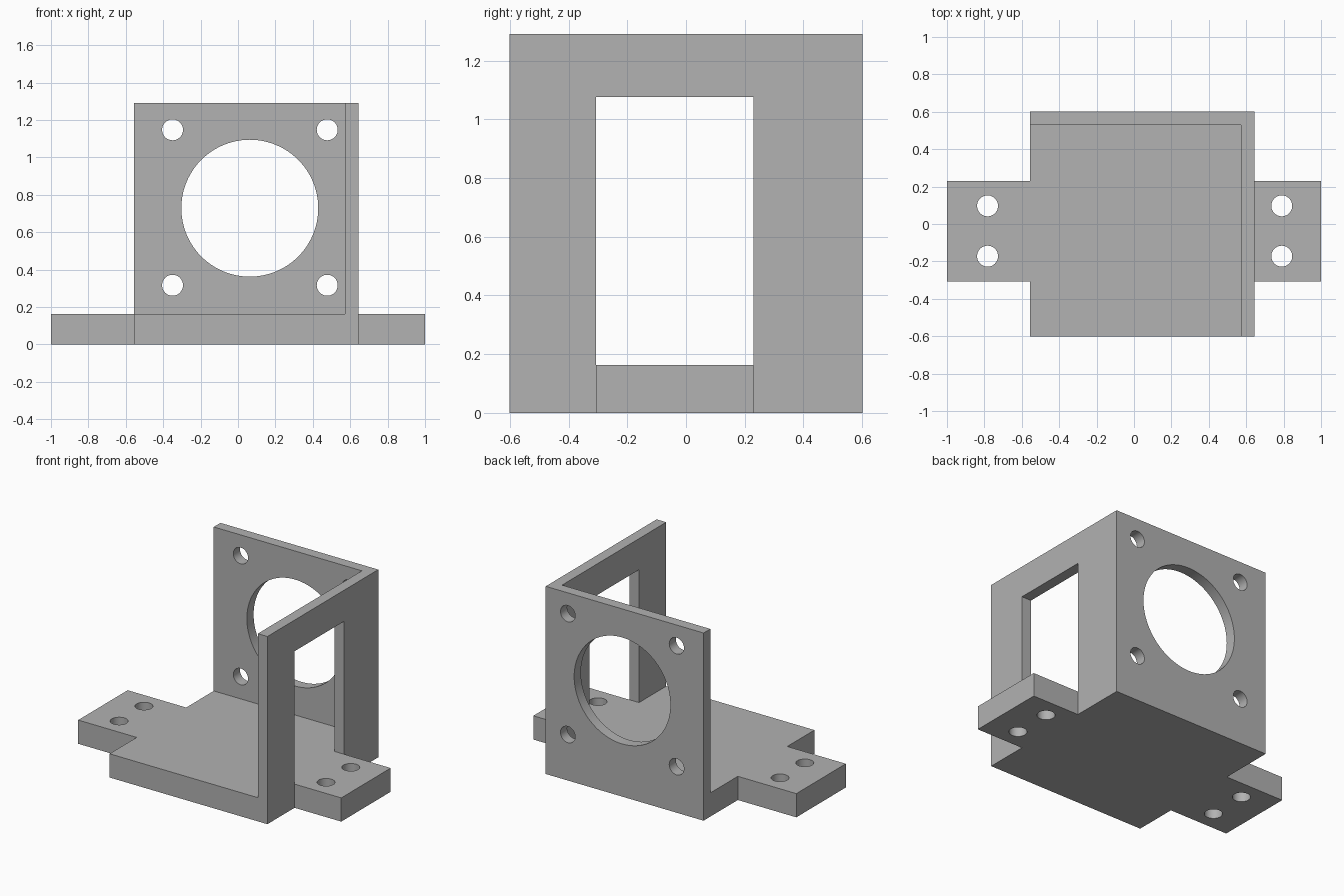
import bpy
from math import pi

default = bpy.data.objects.get("Cube")
if default:
    bpy.data.objects.remove(default, do_unlink=True)

grey = bpy.data.materials.new("plain_grey")
grey.use_nodes = True
COLOUR = (0.445, 0.445, 0.445, 1)
grey.diffuse_color = COLOUR
grey.node_tree.nodes["Principled BSDF"].inputs["Base Color"].default_value = COLOUR

# Main dimensions
LEFT, RIGHT = -0.555, 0.645       # body in x
HALF_DEPTH = 0.602                # body in y
HEIGHT, FLOOR = 1.29, 0.163
WALL = 0.073
TAB_FRONT, TAB_BACK = -0.307, 0.23
HOLE_RADIUS = 0.056


def box(name, x, y, z):
    bpy.ops.mesh.primitive_cube_add(size=1)
    obj = bpy.context.object
    obj.name = name
    obj.location = [(a + b) / 2 for a, b in (x, y, z)]
    obj.scale = [b - a for a, b in (x, y, z)]
    bpy.ops.object.transform_apply(location=True, scale=True)
    obj.data.materials.append(grey)
    return obj


def cylinder(name, radius, location, along_y=False, sides=48):
    bpy.ops.mesh.primitive_cylinder_add(
        vertices=sides, radius=radius, depth=0.5, location=location,
        rotation=(pi / 2 if along_y else 0, 0, 0))
    obj = bpy.context.object
    obj.name = name
    obj.data.materials.append(grey)
    return obj


def combine(target, tool, operation):
    mod = target.modifiers.new(operation.lower(), "BOOLEAN")
    mod.operation, mod.solver, mod.object = operation, "EXACT", tool
    bpy.context.view_layer.objects.active = target
    bpy.ops.object.modifier_apply(modifier=mod.name)
    bpy.data.objects.remove(tool, do_unlink=True)


# Block hollowed out to leave a floor, a back wall and a side wall
bracket = box("motor_bracket", (LEFT, RIGHT), (-HALF_DEPTH, HALF_DEPTH), (0, HEIGHT))
combine(bracket, box("cavity", (-1, RIGHT - WALL), (-1, HALF_DEPTH - WALL),
                     (FLOOR, 2)), "DIFFERENCE")

# Mounting tabs on both sides
combine(bracket, box("mounting_tabs", (-1, 1), (TAB_FRONT, TAB_BACK), (0, FLOOR)), "UNION")

# Window in the side wall, level with the floor
combine(bracket, box("window", (0.4, 0.9), (TAB_FRONT, TAB_BACK), (FLOOR, 1.076)),
        "DIFFERENCE")

# Large opening and four screw holes in the back wall
combine(bracket, cylinder("opening", 0.366, (0.063, HALF_DEPTH, 0.728), True, 96),
        "DIFFERENCE")
for x in (-0.35, 0.477):
    for z in (0.316, 1.147):
        combine(bracket, cylinder("wall_hole", HOLE_RADIUS, (x, HALF_DEPTH, z), True),
                "DIFFERENCE")

# Two screw holes in each tab
for x in (-0.783, 0.79):
    for y in (-0.172, 0.097):
        combine(bracket, cylinder("tab_hole", HOLE_RADIUS, (x, y, 0.1)), "DIFFERENCE")

# One material, smooth hole walls
bracket.data.materials.clear()
bracket.data.materials.append(grey)
bpy.ops.object.select_all(action="DESELECT")
bracket.select_set(True)
bpy.context.view_layer.objects.active = bracket
bpy.ops.object.shade_smooth_by_angle()
